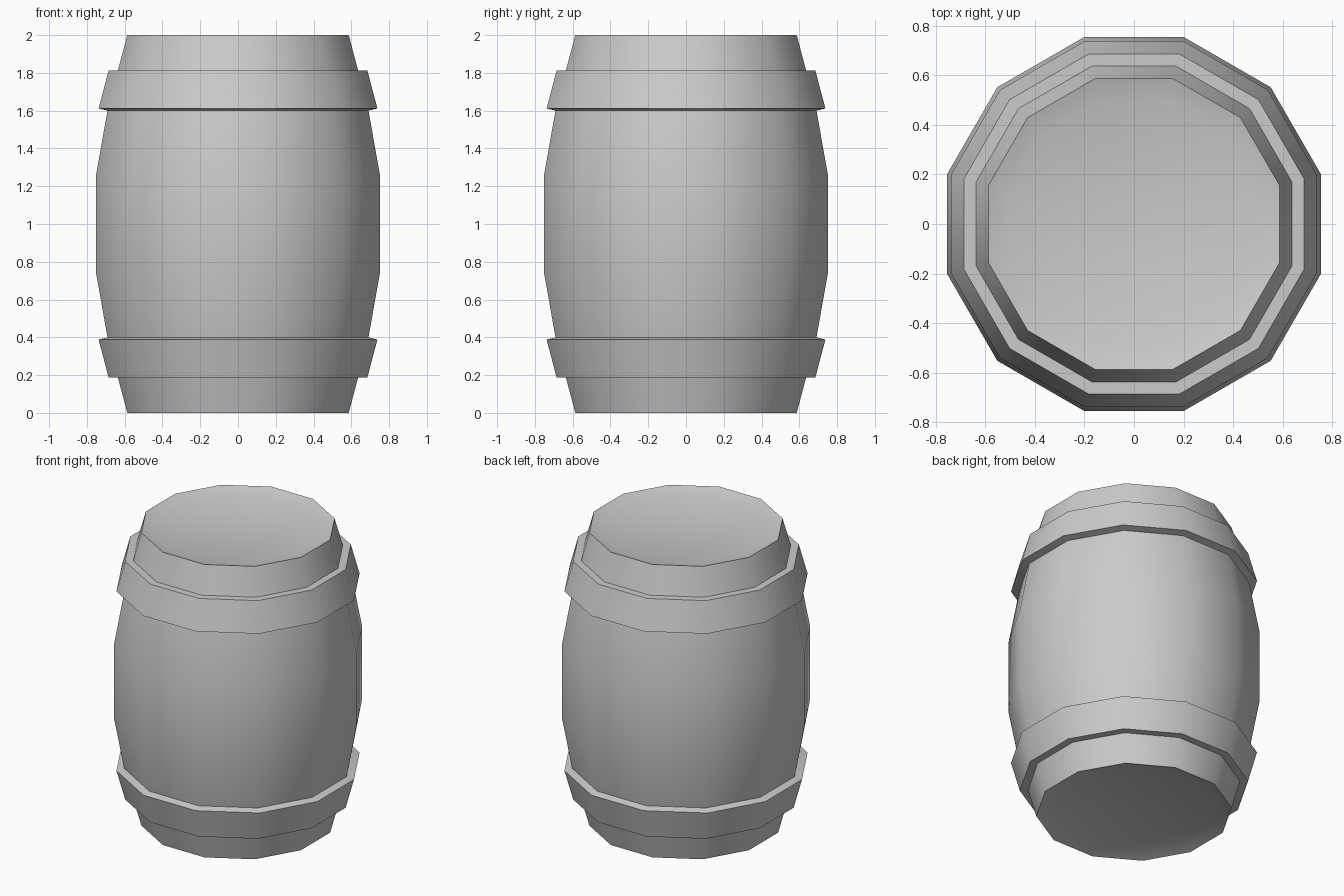
import bpy, bmesh
from math import cos, sin, pi, radians

if "Cube" in bpy.data.objects:
    bpy.data.objects.remove(bpy.data.objects["Cube"])

SIDES = 12

# Half profile (distance to flat side, z), from recessed base up to the belly
half = [
    (0.495, 0.03),                  # recessed base
    (0.586, 0.00), (0.636, 0.187),  # lower stave end
    (0.685, 0.187), (0.738, 0.388), (0.691, 0.40),  # hoop
    (0.753, 0.75),                  # belly
]
# Mirror the profile about mid height
profile = half + [(r, 2.0 - z) for r, z in reversed(half)]

bm = bmesh.new()
rings = []
for r, z in profile:
    R = r / cos(pi / SIDES)
    rings.append([bm.verts.new((R * cos((2 * i + 1) * pi / SIDES),
                                R * sin((2 * i + 1) * pi / SIDES), z))
                  for i in range(SIDES)])

# Walls and hoops
for a, b in zip(rings, rings[1:]):
    for i in range(SIDES):
        j = (i + 1) % SIDES
        bm.faces.new((a[i], a[j], b[j], b[i]))

# Base and lid
bm.faces.new(rings[0][::-1])
bm.faces.new(rings[-1])

mesh = bpy.data.meshes.new("barrel")
bm.to_mesh(mesh)
bm.free()
barrel = bpy.data.objects.new("barrel", mesh)
bpy.context.collection.objects.link(barrel)

# Smooth round the sides, sharp at hoops and rims
bpy.context.view_layer.objects.active = barrel
barrel.select_set(True)
bpy.ops.object.shade_smooth_by_angle(angle=radians(35))
